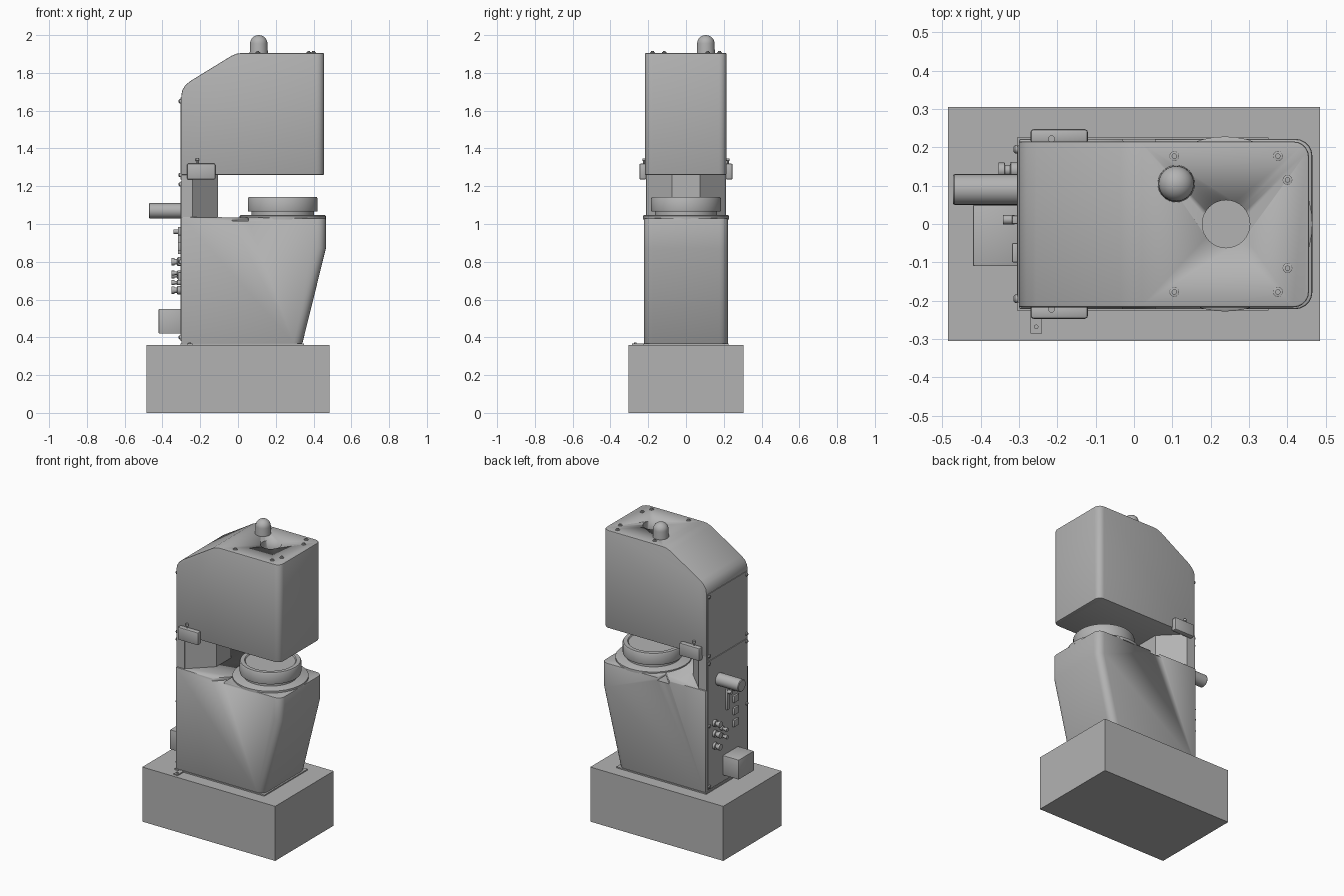
import bpy, bmesh, math
from mathutils import Matrix, Vector

cube = bpy.data.objects.get("Cube")
if cube:
    bpy.data.objects.remove(cube, do_unlink=True)

GREY = (0.45, 0.45, 0.45, 1)
mat = bpy.data.materials.new("plain grey")
mat.use_nodes = True
mat.diffuse_color = GREY
mat.node_tree.nodes["Principled BSDF"].inputs["Base Color"].default_value = GREY


def finish(bm, name, bevel=0, smooth=True):
    bmesh.ops.recalc_face_normals(bm, faces=bm.faces)
    mesh = bpy.data.meshes.new(name)
    bm.to_mesh(mesh)
    bm.free()
    mesh.materials.append(mat)
    ob = bpy.data.objects.new(name, mesh)
    bpy.context.collection.objects.link(ob)
    bpy.ops.object.select_all(action='DESELECT')
    ob.select_set(True)
    bpy.context.view_layer.objects.active = ob
    if bevel:
        mod = ob.modifiers.new("soft edge", 'BEVEL')
        mod.width, mod.segments, mod.limit_method = bevel, 2, 'ANGLE'
        mod.angle_limit = math.radians(40)
        bpy.ops.object.modifier_apply(modifier=mod.name)
    if smooth:
        bpy.ops.object.shade_smooth_by_angle(angle=math.radians(35))
    return ob


def box(name, x, y, z, bevel=0):
    bm = bmesh.new()
    bmesh.ops.create_cube(bm, size=1)
    for v in bm.verts:
        v.co = Vector([(r[0] + r[1]) / 2 + c * (r[1] - r[0]) for c, r in zip(v.co, (x, y, z))])
    return finish(bm, name, bevel)


def prism(name, pts, lo, hi, upright=False, corner=0, bevel=0):
    """Extrude an XZ outline along y, or an XY outline along z when upright."""
    bm = bmesh.new()
    put = (lambda a, b: (a, b, lo)) if upright else (lambda a, b: (a, lo, b))
    face = bm.faces.new([bm.verts.new(put(a, b)) for a, b in pts])
    new = bmesh.ops.extrude_face_region(bm, geom=[face])["geom"]
    axis = Vector((0, 0, 1)) if upright else Vector((0, 1, 0))
    bmesh.ops.translate(bm, vec=axis * (hi - lo),
                        verts=[g for g in new if isinstance(g, bmesh.types.BMVert)])
    if corner:
        # round the upright corners at the +x end
        edges = [e for e in bm.edges if min(v.co.x for v in e.verts) > 0.3
                 and abs(e.verts[0].co.y - e.verts[1].co.y) < 1e-4
                 and abs(e.verts[0].co.z - e.verts[1].co.z) > 0.05]
        bmesh.ops.bevel(bm, geom=edges, offset=corner, segments=5, profile=0.5, affect='EDGES')
    return finish(bm, name, bevel)


def lathe(name, profile, at, axis='Z', sides=32):
    """Spin a (radius, height) profile; axis 'X' points it towards -x."""
    bm = bmesh.new()
    rings = []
    for r, h in profile:
        rings.append([bm.verts.new((r * math.cos(t), r * math.sin(t), h))
                      for t in (2 * math.pi * i / sides for i in range(sides))])
    for a, b in zip(rings, rings[1:]):
        for i in range(sides):
            j = (i + 1) % sides
            bm.faces.new((a[i], a[j], b[j], b[i]))
    bm.faces.new(rings[0])
    bm.faces.new(rings[-1])
    if axis == 'X':
        bm.transform(Matrix.Rotation(-math.pi / 2, 4, 'Y'))
    bm.transform(Matrix.Translation(at))
    return finish(bm, name)


def cut(target, cutter):
    cutter.hide_render = True
    mod = target.modifiers.new("cut", 'BOOLEAN')
    mod.operation, mod.object, mod.solver = 'DIFFERENCE', cutter, 'EXACT'
    bpy.context.view_layer.objects.active = target
    bpy.ops.object.modifier_apply(modifier=mod.name)
    bpy.data.objects.remove(cutter, do_unlink=True)


# Pedestal
box("pedestal", (-0.485, 0.485), (-0.305, 0.305), (0, 0.36))
box("foot_plate", (-0.305, 0.35), (-0.225, 0.225), (0.36, 0.368))
box("foot_tab", (-0.27, -0.24), (-0.285, -0.2), (0.36, 0.367))
lathe("foot_tab_bolt", [(0.006, 0), (0.006, 0.006)], (-0.255, -0.268, 0.366), sides=12)

# Lower body with tapered nose and wedge-shaped pockets
body = prism("lower_body", [(-0.3, 0.365), (0.34, 0.365), (0.465, 0.87), (0.465, 1.03), (-0.3, 1.038)],
             -0.222, 0.222, corner=0.045, bevel=0.006)
for s in (-1, 1):
    cut(body, prism("pocket_cutter", [(-0.05, s * 0.24), (0.055, s * 0.24), (0.055, s * 0.13)],
                    1.015, 1.1, upright=True))

# Rear column and tapered neck
box("rear_column", (-0.3, -0.24), (-0.213, 0.213), (1.03, 1.27))
prism("neck", [(-0.245, -0.21), (-0.24, -0.21), (-0.105, -0.075), (-0.105, 0.075), (-0.24, 0.21), (-0.245, 0.21)],
      1.03, 1.265, upright=True)

# Upper housing with sloped rear roof and a round opening
head = prism("upper_housing",
             [(-0.3, 1.26), (0.456, 1.26), (0.456, 1.905), (0.02, 1.905), (-0.005, 1.902), (-0.035, 1.89),
              (-0.255, 1.755), (-0.28, 1.733), (-0.295, 1.708), (-0.3, 1.68)],
             -0.217, 0.215, corner=0.04, bevel=0.005)
cut(head, lathe("opening_cutter", [(0.062, 0), (0.062, 0.2)], (0.24, 0, 1.84)))

# Turntable and its flange
lathe("turntable_flange", [(0.228, 0), (0.228, 0.018), (0.222, 0.022)], (0.237, 0, 1.025), sides=48)
lathe("turntable", [(0.165, 0), (0.165, 0.02), (0.183, 0.022), (0.185, 0.03), (0.185, 0.09), (0.18, 0.098),
                    (0.155, 0.098), (0.15, 0.092), (0.12, 0.092)], (0.237, 0, 1.045), sides=48)

# Beacon on the roof
dome = [(0.046 * math.cos(t), 0.05 + 0.045 * math.sin(t)) for t in (math.pi * i / 17 for i in range(9))]
lathe("beacon", [(0.048, 0)] + dome, (0.11, 0.105, 1.905))

# Roof bolts
for s in (-1, 1):
    for x, y in ((0.105, 0.177), (0.375, 0.177), (0.4, 0.115)):
        lathe("roof_bolt", [(0.013, 0), (0.013, 0.006), (0.007, 0.007), (0.007, 0.012)],
              (x, s * y, 1.903), sides=12)

# Side latches, mirrored
for s in (-1, 1):
    y = sorted((s * 0.21, s * 0.247))
    box("side_latch", (-0.27, -0.12), y, (1.235, 1.32), 0.008)
    lathe("latch_knob", [(0.005, 0), (0.005, 0.015), (0.009, 0.017), (0.009, 0.03)],
          (-0.215, s * 0.222, 1.318), sides=12)

# Rear panels, flush plates and fasteners
box("rear_lower_panel", (-0.305, -0.29), (-0.205, 0.205), (0.38, 1.225))
box("rear_upper_panel", (-0.304, -0.29), (-0.205, 0.205), (1.235, 1.67))
for y in (-0.195, 0.195):
    for z in (0.4, 0.8, 1.21, 1.26, 1.65):
        lathe("rear_screw", [(0.011, 0), (0.011, 0.006), (0.007, 0.01)], (-0.304, y, z), 'X', 12)

# Rear handle
lathe("rear_handle", [(0.04, 0), (0.04, 0.168), (0.037, 0.172)], (-0.3, 0.09, 1.07), 'X', 24)

# Rear connectors
for y, r, zs in ((0.14, 0.022, (0.65, 0.73, 0.8)), (0.07, 0.014, (0.69, 0.74))):
    for z in zs:
        lathe("connector", [(r, 0), (r, 0.018), (r * 0.65, 0.02), (r * 0.65, 0.033), (r * 0.9, 0.034), (r * 0.9, 0.05)],
              (-0.303, y, z), 'X', 12)

# Rear switch strip and sockets
box("switch_strip", (-0.318, -0.3), (0.0, 0.022), (0.84, 0.98), 0.003)
lathe("switch_lever", [(0.012, 0), (0.012, 0.03)], (-0.312, 0.011, 0.96), 'X', 12)
for z in (0.7, 0.78, 0.86, 0.94):
    box("socket", (-0.318, -0.3), (-0.1, -0.05), (z, z + 0.045), 0.003)

# Rear junction box
box("junction_box", (-0.42, -0.3), (-0.11, 0.05), (0.42, 0.55), 0.004)
